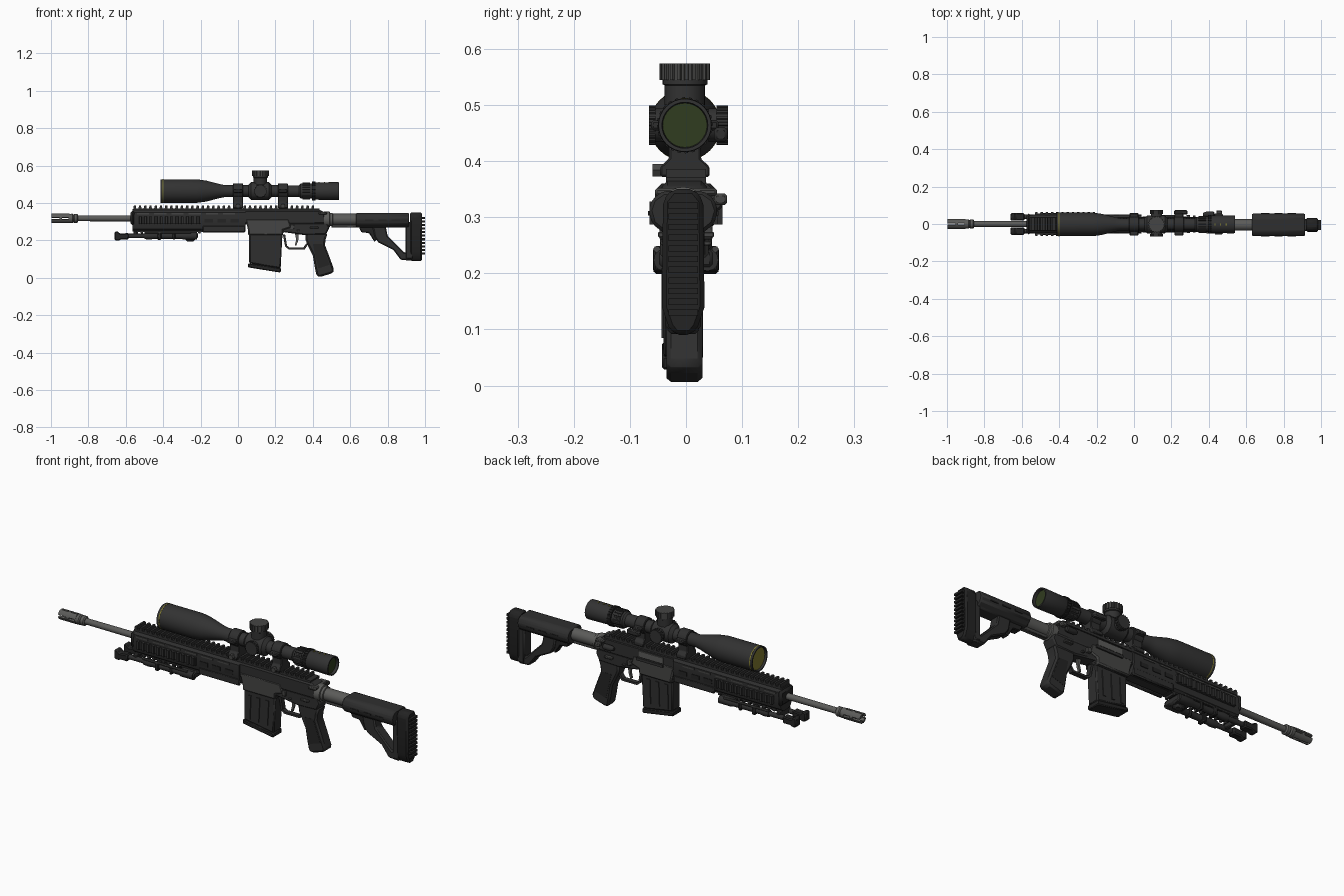
import bpy, bmesh, math
from mathutils import Vector

if "Cube" in bpy.data.objects:
    bpy.data.objects.remove(bpy.data.objects["Cube"])

def material(name, r, g, b):
    m = bpy.data.materials.new(name)
    m.diffuse_color = (r, g, b, 1)
    m.use_nodes = True
    m.node_tree.nodes["Principled BSDF"].inputs["Base Color"].default_value = m.diffuse_color
    return m

BODY = material("dark_polymer", .028, .028, .028)
RUBBER = material("black_rubber", .017, .017, .017)
SCOPE = material("scope_black", .032, .032, .032)
STEEL = material("barrel_steel", .105, .105, .10)
GREY = material("receiver_grey", .06, .06, .058)
LENS = material("lens_green", .03, .045, .014)
GOLD = material("yellow_mark", .22, .2, .03)

def finish(name, bm, mat, bevel=0):
    bmesh.ops.recalc_face_normals(bm, faces=bm.faces)
    me = bpy.data.meshes.new(name)
    bm.to_mesh(me)
    bm.free()
    me.materials.append(mat)
    ob = bpy.data.objects.new(name, me)
    bpy.context.collection.objects.link(ob)
    if bevel:
        mod = ob.modifiers.new("bevel", 'BEVEL')
        mod.width, mod.segments, mod.limit_method = bevel, 1, 'ANGLE'
    return ob

MAP = {'x': lambda t, a, b: (t, a, b), 'y': lambda t, a, b: (a, t, b), 'z': lambda t, a, b: (a, b, t)}

def prism(name, pts, axis, t0, t1, mat, bevel=0):
    """Outline extruded along an axis."""
    bm = bmesh.new()
    f = MAP[axis]
    lo = [bm.verts.new(f(t0, *p)) for p in pts]
    hi = [bm.verts.new(f(t1, *p)) for p in pts]
    bm.faces.new(lo)
    bm.faces.new(hi)
    for i in range(len(pts)):
        j = (i + 1) % len(pts)
        bm.faces.new((lo[i], lo[j], hi[j], hi[i]))
    return finish(name, bm, mat, bevel)

def boxes(name, items, mat, bevel=0):
    """Several boxes (x0,x1,y0,y1,z0,z1) in one mesh."""
    bm = bmesh.new()
    for x0, x1, y0, y1, z0, z1 in items:
        vs = bmesh.ops.create_cube(bm, size=1)['verts']
        for v in vs:
            v.co = Vector(((x0 + x1) / 2 + v.co.x * (x1 - x0), (y0 + y1) / 2 + v.co.y * (y1 - y0),
                           (z0 + z1) / 2 + v.co.z * (z1 - z0)))
    return finish(name, bm, mat, bevel)

def lathe(name, prof, axis, c, mat, n=24):
    """Profile (t, radius) turned about an axis through c."""
    bm = bmesh.new()
    f = MAP[axis]
    rings = [[bm.verts.new(f(t, c[0] + r * math.cos(k * math.tau / n), c[1] + r * math.sin(k * math.tau / n)))
              for k in range(n)] for t, r in prof]
    for a, b in zip(rings, rings[1:]):
        for k in range(n):
            j = (k + 1) % n
            bm.faces.new((a[k], a[j], b[j], b[k]))
    bm.faces.new(rings[0])
    bm.faces.new(rings[-1])
    return finish(name, bm, mat)

def gear(c, r0, r1, n):
    return [(c[0] + r * math.cos((k + o) * math.tau / n), c[1] + r * math.sin((k + o) * math.tau / n))
            for k in range(n) for r, o in ((r0, 0), (r0, .4), (r1, .5), (r1, .9))]

def teeth(x0, x1, base, low, high, pitch=.028):
    """Rail outline with a row of teeth."""
    pts, x = [(x0, base)], x0
    while x + pitch * .55 < x1:
        pts += [(x, low), (x + .003, high), (x + pitch * .5, high), (x + pitch * .55, low)]
        x += pitch
    return pts + [(x1, low), (x1, base)]

# Barrel and slotted muzzle
B = (0, .318)
lathe("barrel", [(-.89, .015), (-.56, .016), (-.5, .02), (.02, .022)], 'x', B, STEEL)
lathe("muzzle_collar", [(-.905, .024), (-.885, .025), (-.88, .02), (-.875, .024), (-.86, .024), (-.855, .018)], 'x', B, STEEL)
for k in range(4):
    arc = [math.radians(k * 90 + a) for a in (12, 34, 56, 78)]
    pts = [(B[0] + r * math.cos(a), B[1] + r * math.sin(a))
           for r, seq in ((.026, arc), (.014, arc[::-1])) for a in seq]
    prism(f"muzzle_prong_{k}", pts, 'x', -.998, -.9, STEEL)
lathe("muzzle_ring", [(-.955, .0245), (-.94, .0245)], 'x', B, STEEL)

# Handguard with rails and vents
prism("handguard", [(-.03, .368), (.03, .368), (.047, .35), (.05, .3), (.04, .262), (.022, .248),
                    (-.022, .248), (-.04, .262), (-.05, .3), (-.047, .35)], 'x', -.565, .04, BODY)
prism("top_rail", teeth(-.56, .435, .36, .372, .386), 'y', -.036, .036, BODY)
prism("bottom_rail", teeth(-.55, -.18, .255, .246, .236), 'y', -.028, .028, BODY)
for s, side in ((-1, "left"), (1, "right")):
    prism(side + "_rail", teeth(-.53, -.2, s * .04, s * .056, s * .065), 'z', .287, .328, BODY)
    boxes(side + "_vents", [(-.54 + i * .092, -.475 + i * .092, s * .047, s * .051, .338, .347) for i in range(6)], GREY)
    boxes(side + "_slots", [(-.18 + i * .07, -.135 + i * .07, s * .048, s * .052, .295, .315) for i in range(3)], RUBBER)
    boxes(side + "_guard_plate", [(-.19, .04, s * .03, s * .046, .243, .28)], BODY, .005)
boxes("handguard_front_cap", [(-.575, -.55, -.055, .055, .28, .36)], RUBBER, .012)

# Folded bipod
for s, side in ((-1, "left"), (1, "right")):
    lathe(side + "_bipod_leg", [(-.62, .012), (-.5, .012), (-.5, .017), (-.47, .019), (-.45, .016), (-.3, .016),
                                (-.29, .02), (-.22, .02)], 'x', (s * .038, .224), BODY, 12)
    lathe(side + "_bipod_spring", [(-.5, .006), (-.25, .006)], 'x', (s * .052, .243), GREY, 8)
    prism(side + "_bipod_foot", [(-.66, .247), (-.645, .25), (-.63, .236), (-.585, .24), (-.585, .205),
                                 (-.625, .205), (-.64, .198), (-.66, .202)], 'y', s * .038 - .02, s * .038 + .02, RUBBER, .005)
    boxes(side + "_bipod_collar", [(-.43, -.41, s * .038 - .021, s * .038 + .021, .203, .246),
                                   (-.35, -.335, s * .038 - .02, s * .038 + .02, .204, .244)], RUBBER, .004)
boxes("bipod_mount", [(-.3, -.215, -.05, .05, .208, .245), (-.28, -.23, -.022, .022, .195, .26)], BODY, .008)
boxes("bipod_brace", [(-.56, -.54, -.045, .045, .215, .25)], BODY, .004)

# Receiver
C = -.003
prism("upper_receiver", [(.03, .365), (.435, .365), (.465, .35), (.475, .285), (.03, .285)], 'y', C - .04, C + .04, BODY, .01)
prism("lower_receiver", [(.05, .295), (.475, .295), (.49, .27), (.47, .232), (.36, .228), (.24, .245), (.24, .225),
                         (.055, .225)], 'y', C - .036, C + .036, BODY, .006)
prism("magazine_well", [(.04, .315), (.27, .315), (.285, .27), (.24, .255), (.24, .228), (.055, .228), (.055, .25)],
      'y', C - .043, C + .043, GREY, .006)
boxes("ejection_port", [(.1, .24, .035, .043, .318, .348)], STEEL)
boxes("port_cover", [(.1, .25, .037, .047, .3, .314)], BODY)
boxes("charging_handle", [(.43, .475, -.055, .055, .338, .352), (.44, .47, .05, .073, .322, .342)], GREY, .004)
lathe("forward_assist", [(.37, .008), (.385, .014), (.425, .014), (.43, .01)], 'x', (.052, .325), BODY, 12)
for s in (-1, 1):
    boxes("controls_left" if s < 0 else "controls_right",
          [(.385, .43, s * .03, s * .05, .264, .274), (.28, .3, s * .03, s * .047, .26, .285),
           (.315, .33, s * .03, s * .045, .25, .258)], GREY, .002)

# Magazine
D = -.008
prism("magazine", [(.06, .24), (.238, .24), (.228, .05), (.06, .078)], 'y', D - .032, D + .032, BODY, .006)
prism("magazine_base", [(.055, .078), (.23, .052), (.228, .028), (.054, .056)], 'y', D - .035, D + .035, RUBBER, .004)
for i in range(3):
    x = .085 + i * .05
    prism(f"magazine_rib_{i}", [(x, .21), (x + .018, .21), (x + .012, .085), (x - .004, .087)],
          'y', D - .036, D + .036, BODY)

# Trigger, guard and grip
prism("trigger_guard", [(.24, .232), (.252, .232), (.262, .172), (.275, .163), (.35, .163), (.365, .185), (.375, .18),
                        (.357, .153), (.27, .153), (.252, .167)], 'y', -.014, .01, BODY)
prism("trigger", [(.305, .235), (.325, .235), (.322, .2), (.312, .172), (.304, .175), (.311, .203)], 'y', -.008, .004, STEEL)
prism("pistol_grip", [(.36, .24), (.48, .24), (.468, .205), (.465, .175), (.49, .11), (.515, .04), (.505, .025),
                      (.435, .004), (.42, .012), (.41, .06), (.4, .12), (.375, .17), (.362, .2)],
      'y', -.035, .029, BODY, .01)
for s in (-.0365, .0295):
    prism("grip_panel_left" if s < 0 else "grip_panel_right",
          [(.4, .18), (.45, .18), (.49, .07), (.43, .05)], 'y', s, s + .001, RUBBER)

# Buffer tube and stock
S = -.005
lathe("buffer_tube", [(.46, .042), (.49, .042), (.492, .036), (.505, .036), (.507, .031), (.66, .031)], 'x', (S, .312), STEEL)
boxes("buffer_tube_spine", [(.5, .7, S - .012, S + .012, .268, .29)], GREY, .003)
sect = [(.035, .347), (.055, .333), (.062, .312), (.055, .288), (.03, .268)]
prism("stock_body", [(S + a, b) for a, b in sect] + [(S - a, b) for a, b in sect[::-1]], 'x', .63, .915, BODY, .006)
prism("stock_strut", [(.72, .275), (.79, .275), (.8, .225), (.89, .135), (.93, .135), (.93, .092), (.87, .096),
                      (.83, .15), (.75, .19), (.73, .22)], 'y', S - .028, S + .028, BODY, .006)
prism("stock_lever", [(.645, .275), (.72, .275), (.745, .21), (.73, .192), (.7, .24), (.66, .243)],
      'y', S - .02, S + .02, RUBBER, .004)
boxes("stock_post", [(.895, .935, S - .032, S + .032, .1, .3)], BODY, .006)
boxes("stock_slots", [(.68 + i * .07, .725 + i * .07, S - .0625, S + .0625, .303, .311) for i in range(3)], RUBBER)
pad = [(.02, .35), (.036, .33), (.038, .14), (.026, .105), (.014, .09)]
prism("butt_pad", [(S + a, b) for a, b in pad] + [(S - a, b) for a, b in pad[::-1]], 'x', .92, .985, RUBBER, .008)
boxes("butt_ribs", [(.98, .999, S - .026, S + .026, .125 + i * .019, .136 + i * .019) for i in range(11)], RUBBER)

# Scope tube
A = (-.002, .464)
lathe("scope_front", [(-.385, .054), (-.415, .057), (-.415, .063), (-.22, .063), (-.17, .056), (-.1, .038), (-.07, .032),
                      (.34, .031)], 'x', A, SCOPE, 32)
lathe("scope_eyepiece", [(.325, .03), (.335, .04), (.4, .041), (.41, .046), (.53, .048), (.54, .047), (.54, .041),
                         (.522, .039)], 'x', A, SCOPE, 32)
prism("zoom_ring", gear(A, .046, .042, 20), 'x', .345, .385, SCOPE)
prism("focus_ring", gear(A, .05, .047, 24), 'x', .395, .415, RUBBER)
lathe("front_lens", [(-.39, .055), (-.386, .055)], 'x', A, LENS, 32)
lathe("rear_lens", [(.521, .0395), (.526, .0395)], 'x', A, LENS, 32)
lathe("front_yellow_ring", [(-.404, .0636), (-.399, .0636)], 'x', A, GOLD, 32)
boxes("eyepiece_marks", [(.43 + i * .03, .436 + i * .03, -.008, .004, .508, .5125) for i in range(3)], GOLD)

# Scope turrets
lathe("turret_block", [(.055, .032), (.07, .048), (.165, .048), (.18, .032)], 'x', A, SCOPE, 12)
T = (.12, A[0])
lathe("top_turret", [(.5, .036), (.535, .036), (.537, .04), (.57, .04)], 'z', T, SCOPE)
prism("top_turret_grip", gear(T, .045, .041, 20), 'z', .545, .574, GREY)
for s, side, end in ((1, "right", .075), (-1, "left", .066)):
    lathe(side + "_turret", [(s * .04, .03), (s * .055, .03)], 'y', (.12, A[1]), SCOPE)
    prism(side + "_turret_grip", gear((.12, A[1]), .035, .032, 18), 'y', s * .054, s * end, SCOPE)

# Scope mounts
for x, name in ((0, "front"), (.24, "rear")):
    lathe(name + "_scope_ring", [(x - .027, .038), (x - .024, .041), (x + .024, .041), (x + .027, .038)], 'x', A, BODY, 16)
    boxes(name + "_ring_clamp", [(x - .024, x + .024, -.062, .058, .455, .473)], BODY, .004)
    prism(name + "_mount", [(-.046, .372), (.042, .372), (.042, .39), (.026, .405), (.026, .44), (-.03, .44),
                            (-.03, .405), (-.046, .39)], 'x', x - .027, x + .027, BODY, .003)
    lathe(name + "_mount_nut", [(-.06, .013), (-.04, .013)], 'y', (x, .384), GREY, 6)
boxes("rear_ring_lever", [(.215, .285, .05, .074, .435, .46)], BODY, .005)

# Smooth rounded surfaces, keep edges sharp
for ob in bpy.context.scene.objects:
    ob.select_set(True)
    bpy.context.view_layer.objects.active = ob
bpy.ops.object.shade_smooth_by_angle(angle=math.radians(32))
